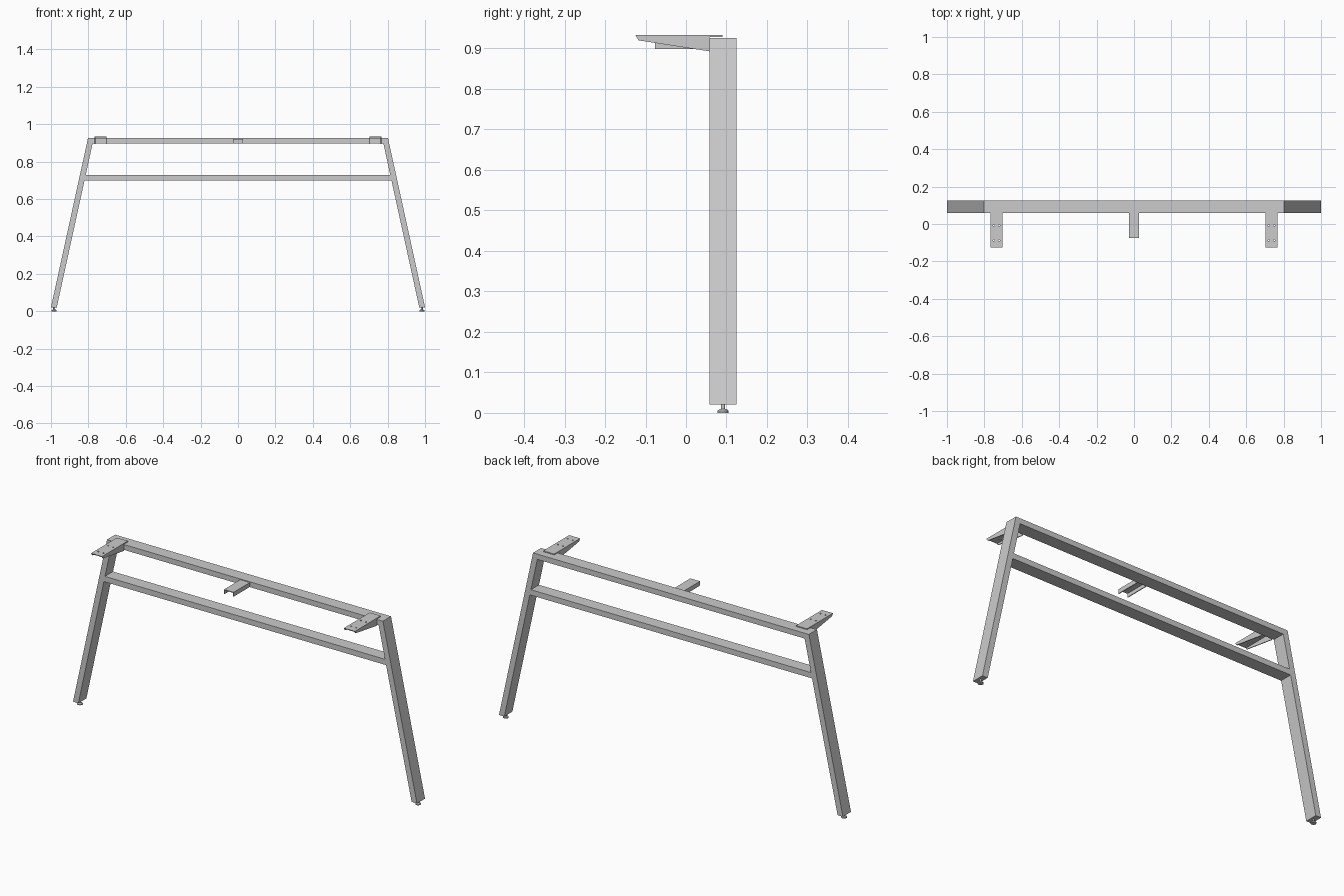
import bpy, bmesh
from mathutils import Vector, Matrix

if "Cube" in bpy.data.objects:
    bpy.data.objects.remove(bpy.data.objects["Cube"])

Y0, Y1 = 0.058, 0.125          # depth of the frame tubes
YC = (Y0 + Y1) / 2


def prism(name, profile, to3d, a, b):
    """Extrude a 2D profile between offsets a and b."""
    bm = bmesh.new()
    face = bm.faces.new([bm.verts.new(to3d(p, q, a)) for p, q in profile])
    step = Vector(to3d(0, 0, b)) - Vector(to3d(0, 0, a))
    new = bmesh.ops.extrude_face_region(bm, geom=[face], use_keep_orig=True)
    bmesh.ops.translate(bm, vec=step, verts=[v for v in new["geom"] if isinstance(v, bmesh.types.BMVert)])
    bmesh.ops.recalc_face_normals(bm, faces=bm.faces)
    return finish(name, bm)


def finish(name, bm):
    me = bpy.data.meshes.new(name)
    bm.to_mesh(me)
    bm.free()
    ob = bpy.data.objects.new(name, me)
    bpy.context.collection.objects.link(ob)
    return ob


def xz(p, q, d):
    return (p, d, q)


def yz(p, q, d):
    return (d, p, q)


def cone(bm, x, y, z0, z1, r0, r1, seg=24):
    bmesh.ops.create_cone(bm, cap_ends=True, segments=seg, radius1=r0, radius2=r1, depth=z1 - z0,
                          matrix=Matrix.Translation((x, y, (z0 + z1) / 2)))


def inner(z):
    """Inner edge of the slanted leg at height z."""
    return 0.969 - (z - 0.021) * 0.2188


# Horizontal beams, cut to the slope of the legs
for name, z0, z1, e in (("top_beam", 0.898, 0.926, 0.031), ("lower_beam", 0.70, 0.729, 0)):
    xa, xb = inner(z0), inner(z1) + e
    prism(name, [(-xa, z0), (xa, z0), (xb, z1), (-xb, z1)], xz, Y0, Y1)

for s, side in ((-1, "left"), (1, "right")):
    # Slanted leg with mitred top
    leg = [(1.0, 0.021), (0.802, 0.926), (inner(0.898), 0.898), (0.969, 0.021)]
    prism(side + "_leg", [(s * x, z) for x, z in leg], xz, Y0, Y1)

    # Levelling foot: pad, collar and threaded stem
    bm = bmesh.new()
    cone(bm, s * 0.983, YC, 0, 0.005, 0.0135, 0.0135)
    cone(bm, s * 0.983, YC, 0.005, 0.009, 0.0135, 0.009)
    cone(bm, s * 0.983, YC, 0.009, 0.024, 0.005, 0.005)
    foot = finish(side + "_foot", bm)
    bpy.context.view_layer.objects.active = foot
    foot.select_set(True)
    bpy.ops.object.shade_smooth_by_angle()
    foot.select_set(False)

    # Tapered support bracket: top plate and two side flanges
    cx, hw, t = s * 0.735, 0.032, 0.004
    plate = prism(side + "_bracket_plate",
                  [(-0.125, 0.933), (-0.122, 0.928), (0.09, 0.928), (0.09, 0.933)],
                  yz, cx - hw, cx + hw)
    flange = [(-0.122, 0.928), (-0.117, 0.920), (Y0, 0.893), (Y0, 0.928)]
    for k in (-1, 1):
        prism(side + "_bracket_flange", flange, yz, cx + k * hw, cx + k * (hw - t))

    # Screw holes through the plate
    bm = bmesh.new()
    for hx in (-0.015, 0.015):
        for hy in (-0.088, -0.008):
            cone(bm, cx + hx, hy, 0.91, 0.95, 0.004, 0.004, 16)
    cutter = finish(side + "_hole_cutter", bm)
    cutter.hide_render = True
    cutter.hide_set(True)
    mod = plate.modifiers.new("holes", "BOOLEAN")
    mod.operation = "DIFFERENCE"
    mod.solver = "EXACT"
    mod.object = cutter

# Centre bracket: channel open at the bottom
w, t, zb, zt = 0.028, 0.004, 0.899, 0.922
channel = [(-w, zb), (-w, zt), (w, zt), (w, zb), (w - t, zb), (w - t, zt - t), (t - w, zt - t), (t - w, zb)]
prism("centre_bracket", channel, xz, -0.076, Y0)
